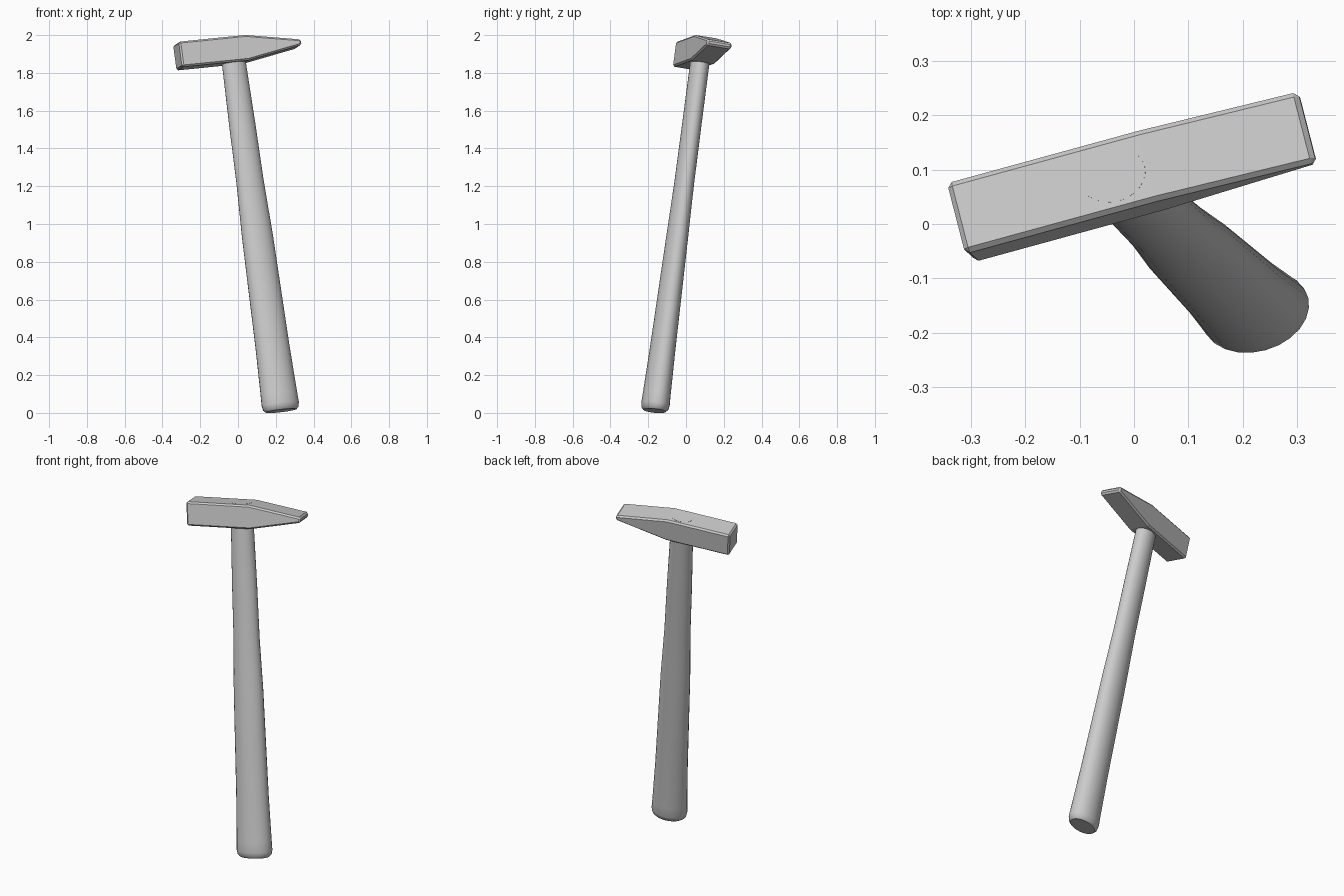
import bpy, bmesh, math
from mathutils import Vector, Matrix

cube = bpy.data.objects.get("Cube")
if cube:
    bpy.data.objects.remove(cube, do_unlink=True)

grey = bpy.data.materials.new("plain grey")
grey.use_nodes = True
colour = (0.6, 0.6, 0.6, 1)
grey.diffuse_color = colour
grey.node_tree.nodes["Principled BSDF"].inputs["Base Color"].default_value = colour

# Tilted frame of the hammer: up runs along the handle, along follows the head
up = Vector((-0.136, 0.130, 1)).normalized()
along = Vector((0.964, 0.248, 0))
along = (along - up * along.dot(up)).normalized()
across = up.cross(along)
centre = Vector((0, 0.09, 1.921))
frame = Matrix.Translation(centre) @ Matrix((along, across, up)).transposed().to_4x4()


def add_part(name, bm):
    bmesh.ops.recalc_face_normals(bm, faces=bm.faces)
    mesh = bpy.data.meshes.new(name)
    bm.to_mesh(mesh)
    bm.free()
    mesh.materials.append(grey)
    ob = bpy.data.objects.new(name, mesh)
    bpy.context.collection.objects.link(ob)
    ob.matrix_world = frame
    return ob


# Head: side profile with a square face and a wedge, extruded across
HALF = 0.068
upper = [(-0.333, HALF), (0.035, HALF), (0.333, 0.015)]
profile = upper + [(x, -z) for x, z in reversed(upper)]
bm = bmesh.new()
side = bm.faces.new([bm.verts.new((x, -HALF, z)) for x, z in profile])
grown = bmesh.ops.extrude_face_region(bm, geom=[side])["geom"]
bmesh.ops.translate(bm, vec=(0, 2 * HALF, 0),
                    verts=[v for v in grown if isinstance(v, bmesh.types.BMVert)])
head = add_part("hammer_head", bm)
bevel = head.modifiers.new("chamfer", 'BEVEL')
bevel.width = 0.009
bevel.segments = 1
bevel.limit_method = 'ANGLE'
bevel.angle_limit = math.radians(30)

# Handle: oval rings (height, half length, half width), flared at the butt
rings = [
    (-1.940, 0.084, 0.058), (-1.928, 0.096, 0.069), (-1.905, 0.101, 0.074),
    (-1.85, 0.099, 0.072), (-1.6, 0.092, 0.066), (-1.3, 0.088, 0.061),
    (-1.0, 0.084, 0.056), (-0.85, 0.079, 0.053), (-0.7, 0.074, 0.051),
    (-0.4, 0.071, 0.050), (-0.1, 0.065, 0.050), (HALF + 0.0008, 0.062, 0.050),
]
SIDES = 24
bm = bmesh.new()
loops = []
for z, rx, ry in rings:
    angles = [math.tau * i / SIDES for i in range(SIDES)]
    loops.append([bm.verts.new((rx * math.cos(a) - 0.032, ry * math.sin(a), z))
                  for a in angles])
for low, high in zip(loops, loops[1:]):
    for i in range(SIDES):
        j = (i + 1) % SIDES
        bm.faces.new((low[i], low[j], high[j], high[i]))
bm.faces.new(loops[0])
bm.faces.new(loops[-1])
handle = add_part("handle", bm)

# Smooth the handle while its ends stay crisp
bpy.ops.object.select_all(action='DESELECT')
handle.select_set(True)
bpy.context.view_layer.objects.active = handle
bpy.ops.object.shade_smooth_by_angle(angle=math.radians(35))
